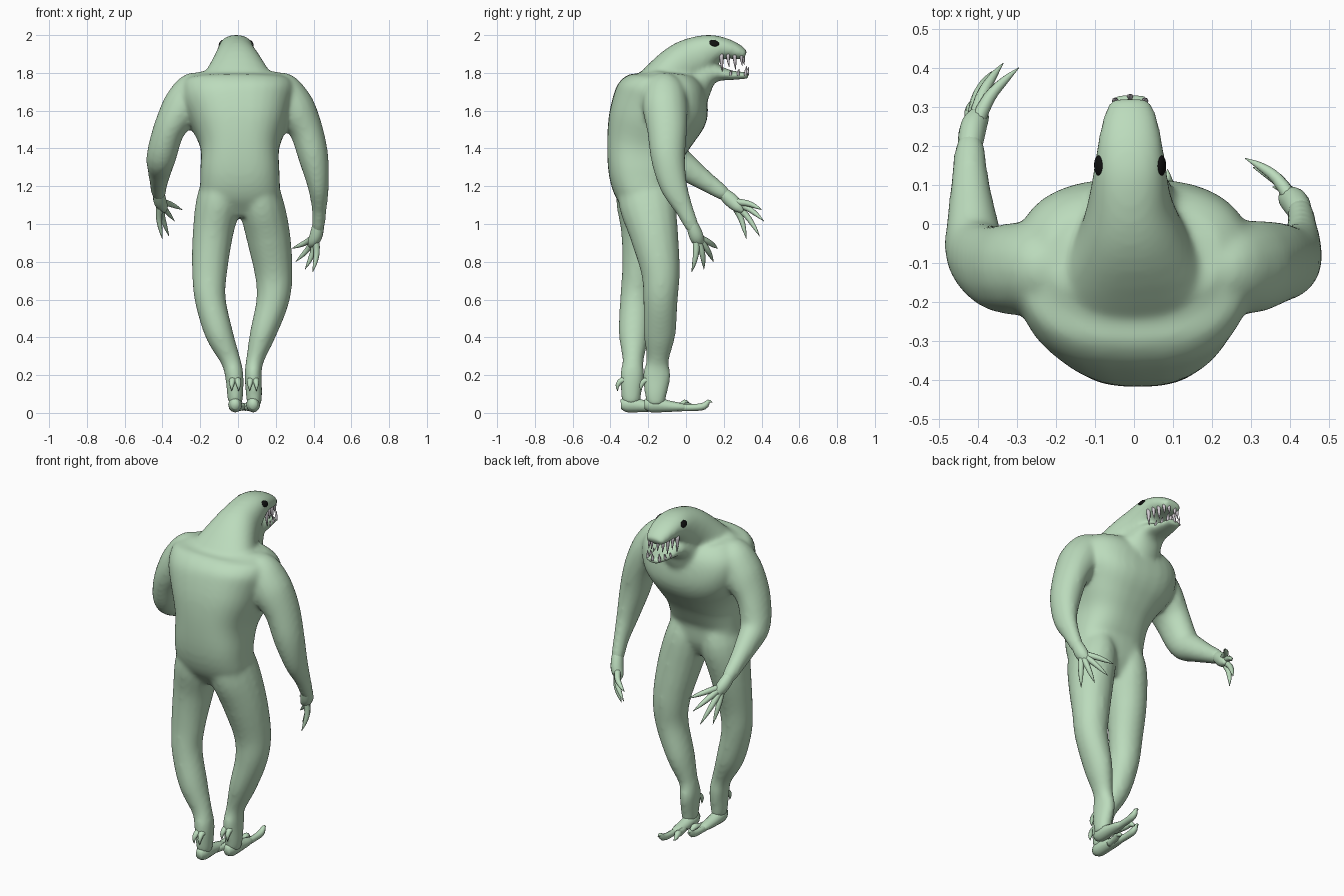
import bpy, bmesh, math
from mathutils import Vector, Matrix


def material(name, rgb):
    m = bpy.data.materials.new(name)
    m.diffuse_color = (*rgb, 1)
    return m


SKIN = material("pale green skin", (0.50, 0.71, 0.505))
TOOTH = material("grey white teeth", (0.62, 0.58, 0.62))
EYE = material("black eye", (0.005, 0.005, 0.005))


def finish(bm, name, mat):
    bmesh.ops.recalc_face_normals(bm, faces=bm.faces)
    me = bpy.data.meshes.new(name)
    bm.to_mesh(me)
    bm.free()
    me.materials.append(mat)
    for p in me.polygons:
        p.use_smooth = True
    ob = bpy.data.objects.new(name, me)
    bpy.context.collection.objects.link(ob)
    return ob


def spline(rows, steps):
    """Catmull-Rom through rows of (x, y, z, width radius, depth radius)."""
    out = []
    for i in range(len(rows) - 1):
        a, b = rows[max(i - 1, 0)], rows[i]
        c, d = rows[i + 1], rows[min(i + 2, len(rows) - 1)]
        for k in range(steps):
            t = k / steps
            out.append([0.5 * (2 * q + (r - p) * t + (2 * p - 5 * q + 4 * r - s) * t * t
                               + (3 * q - p - 3 * r + s) * t ** 3)
                        for p, q, r, s in zip(a, b, c, d)])
    out.append(list(rows[-1]))
    return out


def tube(bm, rows, n=16, steps=4, power=2.0):
    """Closed tube of (super)elliptical rings; width follows x, depth is across it."""
    rows = spline(rows, steps)
    pts = [Vector(r[:3]) for r in rows]

    def bulge(v):
        return math.copysign(abs(v) ** (2 / power), v)

    rings = []
    for i, r in enumerate(rows):
        t = (pts[min(i + 1, len(pts) - 1)] - pts[max(i - 1, 0)]).normalized()
        u = Vector((1, 0, 0))
        u = (u - t * u.dot(t)).normalized()
        v = t.cross(u)
        ra, rb = max(r[3], 0.001), max(r[4], 0.001)
        rings.append([bm.verts.new(pts[i] + u * ra * bulge(math.cos(2 * math.pi * k / n))
                                   + v * rb * bulge(math.sin(2 * math.pi * k / n))) for k in range(n)])
    for a, b in zip(rings, rings[1:]):
        for k in range(n):
            bm.faces.new((a[k], a[(k + 1) % n], b[(k + 1) % n], b[k]))
    bm.faces.new(rings[0][::-1])
    bm.faces.new(rings[-1])


# Body: torso, neck and head, jaw, arms and legs fused into one skin
bm = bmesh.new()
tube(bm, [(.01, -.215, 1.04, .09, .08), (.012, -.22, 1.13, .20, .137), (.01, -.237, 1.26, .21, .172),
          (.01, -.215, 1.4, .208, .208), (.008, -.175, 1.53, .255, .242), (0, -.125, 1.645, .30, .255),
          (0, -.09, 1.74, .295, .205), (0, -.08, 1.80, .22, .12)], 32, 4, 2.6)
tube(bm, [(0, -.20, 1.69, .24, .11), (-.005, -.05, 1.82, .15, .12), (-.01, .05, 1.88, .11, .113),
          (-.01, .13, 1.92, .095, .086), (-.01, .20, 1.93, .085, .058), (-.01, .27, 1.912, .071, .042),
          (-.01, .315, 1.892, .054, .026)], 24, 4, 2.2)
tube(bm, [(0, -.02, 1.68, .15, .13), (-.005, .07, 1.765, .11, .10), (-.01, .15, 1.798, .083, .05),
          (-.01, .24, 1.787, .065, .026), (-.01, .332, 1.787, .046, .018)], 20)
tube(bm, [(.20, -.12, 1.735, .08, .08), (.25, -.115, 1.70, .095, .11), (.30, -.11, 1.61, .11, .12),
          (.36, -.10, 1.5, .09, .107), (.40, -.095, 1.35, .08, .092), (.425, -.065, 1.2, .057, .074),
          (.43, -.01, 1.08, .04, .05), (.425, .035, .98, .033, .037), (.42, .05, .94, .014, .014)])
tube(bm, [(-.20, -.12, 1.735, .08, .08), (-.25, -.115, 1.70, .095, .11), (-.30, -.115, 1.61, .107, .12),
          (-.365, -.11, 1.5, .085, .107), (-.405, -.07, 1.36, .08, .09), (-.415, .02, 1.285, .064, .07),
          (-.42, .12, 1.215, .048, .052), (-.42, .20, 1.16, .038, .039), (-.418, .235, 1.13, .014, .014)])
tube(bm, [(.10, -.225, 1.32, .07, .11), (.117, -.21, 1.14, .116, .152), (.158, -.17, .95, .118, .13),
          (.188, -.135, .75, .102, .104), (.185, -.135, .6, .088, .092), (.132, -.14, .42, .07, .086),
          (.09, -.15, .28, .048, .06), (.08, -.155, .2, .046, .076), (.085, -.16, .1, .044, .06),
          (.085, -.16, .04, .038, .048)])
tube(bm, [(-.08, -.23, 1.32, .07, .11), (-.10, -.22, 1.14, .117, .152), (-.133, -.225, .95, .108, .12),
          (-.15, -.25, .75, .094, .09), (-.147, -.265, .6, .083, .085), (-.10, -.275, .42, .075, .082),
          (-.04, -.28, .28, .054, .057), (-.02, -.285, .2, .05, .065), (-.015, -.29, .1, .044, .055),
          (-.015, -.29, .045, .038, .048)])
body = finish(bm, "body", SKIN)
rm = body.modifiers.new("fuse", 'REMESH')
rm.mode = 'VOXEL'
rm.voxel_size = 0.011
rm.use_smooth_shade = True
sm = body.modifiers.new("soften", 'SMOOTH')
sm.factor = 0.5
sm.iterations = 18


# Hands: palm plus four long clawed fingers
def hand(name, wrist, palm, tips, lift):
    bm = bmesh.new()
    w, p = Vector(wrist), Vector(palm)
    mean = sum((Vector(t) for t in tips), Vector()) / len(tips)
    tube(bm, [(*(w + (w - p) * .9), .02, .02), (*w, .031, .033), (*p, .034, .038),
              (*p.lerp(mean, .25), .026, .028), (*p.lerp(mean, .4), .008, .008)], 14)
    for t in tips:
        t = Vector(t)
        a = p.lerp(t, .05)
        b = p.lerp(t, .45) + Vector(lift)
        c = p.lerp(t, .75) + Vector(lift) * .7
        tube(bm, [(*a, .02, .02), (*b, .016, .016), (*c, .011, .011), (*t, .001, .001)], 8, 3)
    finish(bm, name, SKIN)


hand("left_hand", (-.42, .2, 1.16), (-.412, .245, 1.12),
     [(-.295, .40, 1.075), (-.335, .412, 1.015), (-.365, .39, .935), (-.40, .32, .92)], (-.012, .008, .01))
hand("right_hand", (.425, .035, .99), (.412, .055, .935),
     [(.285, .168, .87), (.305, .145, .80), (.355, .095, .76), (.395, .03, .745)], (.012, .01, 0))


# Feet: long sole, two clawed toes and hooked heel claws
def foot(name, x, y, turn):
    bm = bmesh.new()
    tube(bm, [(x, y - .06, .045, .02, .025), (x, y - .02, .045, .036, .042),
              (x, y + .07, .035, .034, .03), (x, y + .14, .03, .026, .02), (x, y + .18, .025, .008, .008)], 12)
    for dx, dy, dz in ((turn * .006, .30, .055), (-turn * .04, .22, .014)):
        ex, ey = x + dx, y + dy
        tube(bm, [(x + dx * .3, y + .08, .028, .02, .02), (x + dx * .7, y + dy * .65, .028, .018, .018),
                  (x + dx * .9, ey - .045, .036, .019, .019), (ex, ey - .02, dz + .006, .010, .010),
                  (ex, ey, dz, .001, .001)], 8, 3)
    for s in (-1, 1):
        tube(bm, [(x + s * .008, y - .01, .17, .024, .024), (x + s * .014, y - .055, .172, .018, .016),
                  (x + s * .018, y - .077, .145, .011, .011), (x + s * .018, y - .077, .115, .001, .001)], 8, 3)
    finish(bm, name, SKIN)


foot("right_foot", .08, -.16, 1)
foot("left_foot", -.015, -.285, -1)

# Eyes: thin black ovals lying on the head
for s, side in ((-1, "left"), (1, "right")):
    bm = bmesh.new()
    bmesh.ops.create_uvsphere(bm, u_segments=20, v_segments=12, radius=1)
    bm.transform(Matrix.Translation((-.01 + s * .079, .148, 1.957)) @ Matrix.Rotation(-s * .55, 4, 'Y')
                 @ Matrix.Rotation(-.2, 4, 'X') @ Matrix.Diagonal((.010, .028, .019, 1)))
    finish(bm, side + "_eye", EYE)


# Teeth: rows of cones following each jaw edge
def teeth(name, spots):
    bm = bmesh.new()
    for x, y, z, length in spots:
        r = .006 + abs(length) * .06
        tube(bm, [(x, y, z, r, r), (x, y + .002, z + length * .5, r * .75, r * .75),
                  (x, y + .006, z + length, .001, .001)], 8, 2)
    finish(bm, name, TOOTH)


upper, lower = [], []
for s in (-1, 1):
    for i, ln in enumerate((.08, .055, .07, .05)):
        upper.append((-.01 + s * (.066 - .007 * i), .187 + .035 * i, 1.90, -ln - .014))
    for i, ln in enumerate((.03, .035, .05)):
        lower.append((-.01 + s * (.054 - .008 * i), .235 + .04 * i, 1.787, ln))
for x in (-.03, .01):
    upper.append((x, .303, 1.892, -.05))
lower.append((-.01, .325, 1.787, .045))
teeth("upper_teeth", upper)
teeth("lower_teeth", lower)
